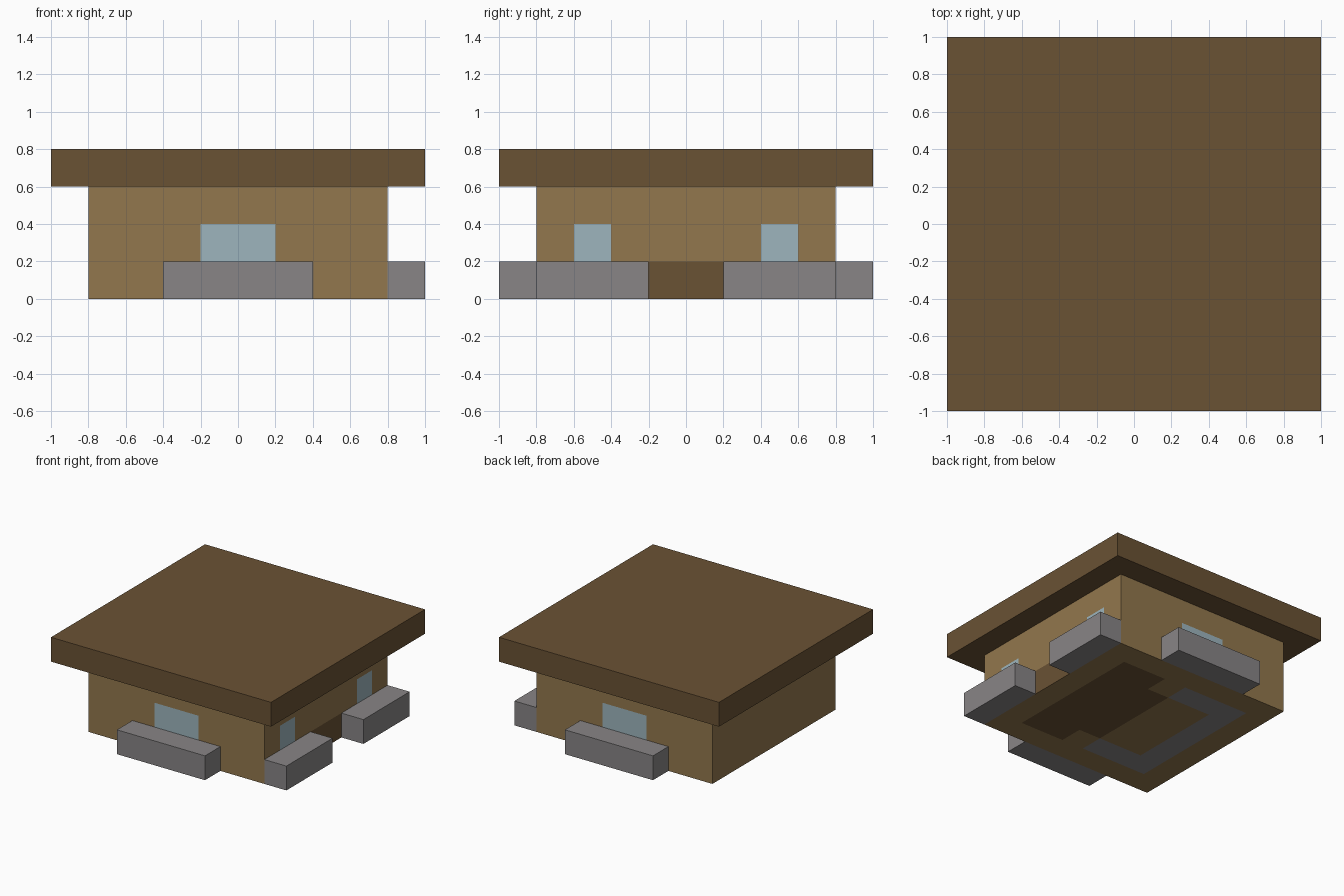
import bpy, bmesh
from mathutils import Vector, Matrix

cube = bpy.data.objects.get("Cube")
if cube:
    bpy.data.objects.remove(cube, do_unlink=True)


def material(name, hex_colour):
    """Flat material from an sRGB hex string, stored as linear values."""
    srgb = [c / 255 for c in bytes.fromhex(hex_colour)]
    linear = [c / 12.92 if c < 0.04 else ((c + 0.055) / 1.055) ** 2.4 for c in srgb]
    mat = bpy.data.materials.new(name)
    mat.use_nodes = True
    mat.diffuse_color = (*linear, 1)
    mat.node_tree.nodes["Principled BSDF"].inputs["Base Color"].default_value = (*linear, 1)
    return mat


oak = material("oak_planks", "92774D")
dark_wood = material("dark_wood", "6A5234")
stone = material("grey_stone", "888586")
glass = material("pale_glass", "9DB5BD")
OAK, DARK, STONE, GLASS = range(4)


def box(name, lo, hi, mats, cell=None, rule=None):
    """Box between two corners; optionally cut into cells and coloured by a rule."""
    lo, hi = Vector(lo), Vector(hi)
    size, mid = hi - lo, (lo + hi) / 2
    bm = bmesh.new()
    bmesh.ops.create_cube(bm, size=1, matrix=Matrix.Translation(mid) @ Matrix.Diagonal((*size, 1)))
    if cell:
        for axis in range(3):
            normal = Vector([float(i == axis) for i in range(3)])
            for k in range(1, round(size[axis] / cell)):
                geom = bm.verts[:] + bm.edges[:] + bm.faces[:]
                bmesh.ops.bisect_plane(bm, geom=geom, plane_co=lo + normal * k * cell, plane_no=normal)
    bm.normal_update()
    if rule:
        for face in bm.faces:
            face.material_index = rule(face.calc_center_median(), face.normal)
    mesh = bpy.data.meshes.new(name)
    bm.to_mesh(mesh)
    bm.free()
    for mat in mats:
        mesh.materials.append(mat)
    obj = bpy.data.objects.new(name, mesh)
    bpy.context.collection.objects.link(obj)
    return obj


def wall_colour(c, n):
    x, y, z = c
    window_row = 0.2 < z < 0.4
    # underside: dark wood inlay near the door, stone U shape opposite
    if n.z < -0.5:
        if 0.2 < x < 0.6 and abs(y) < 0.6 or 0 < x < 0.2 and abs(y) < 0.4:
            return DARK
        if -0.6 < x < 0 and abs(y) < 0.6 and (abs(y) > 0.4 or x < -0.4):
            return STONE
    # door and two windows on the entrance wall
    elif n.x > 0.5:
        if abs(y) < 0.2 and z < 0.2:
            return DARK
        if window_row and 0.4 < abs(y) < 0.6:
            return GLASS
    # one wide window on the front and back walls
    elif abs(n.y) > 0.5 and window_row and abs(x) < 0.2:
        return GLASS
    return OAK


# House body and flat roof
box("walls", (-0.8, -0.8, 0), (0.8, 0.8, 0.6), [oak, dark_wood, stone, glass], 0.2, wall_colour)
box("roof", (-1, -1, 0.6), (1, 1, 0.8), [dark_wood])

# Stone blocks below the windows
for name, side in (("front", -1), ("back", 1)):
    y0, y1 = sorted((0.8 * side, side))
    box(name + "_planter", (-0.4, y0, 0), (0.4, y1, 0.2), [stone])
    y0, y1 = sorted((0.2 * side, 0.8 * side))
    box("entrance_planter_" + name, (0.8, y0, 0), (1, y1, 0.2), [stone])
